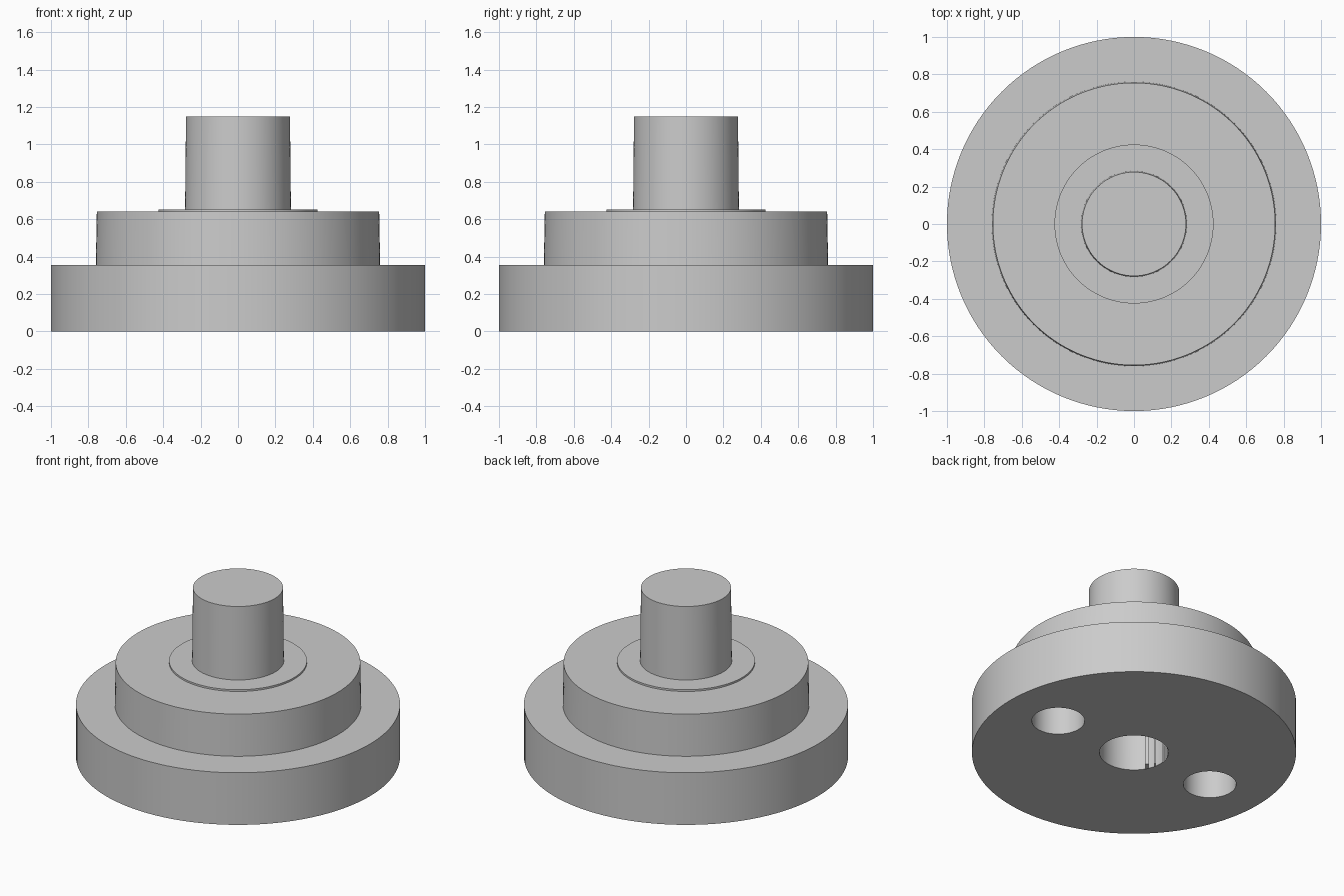
import bpy
import bmesh
import math

cube = bpy.data.objects.get("Cube")
if cube:
    bpy.data.objects.remove(cube, do_unlink=True)

SIDES = 128

grey = bpy.data.materials.new("plain grey")
grey.use_nodes = True
grey.diffuse_color = (0.6, 0.6, 0.6, 1)
grey.node_tree.nodes["Principled BSDF"].inputs["Base Color"].default_value = (0.6, 0.6, 0.6, 1)


def lathe(name, profile):
    """Spin a (radius, height) profile into a closed solid."""
    bm = bmesh.new()
    verts = [bm.verts.new((r, 0, z)) for r, z in profile]
    edges = [bm.edges.new(pair) for pair in zip(verts, verts[1:])]
    bmesh.ops.spin(bm, geom=verts + edges, cent=(0, 0, 0), axis=(0, 0, 1),
                   angle=math.tau, steps=SIDES)
    bmesh.ops.remove_doubles(bm, verts=bm.verts, dist=0.0001)
    bmesh.ops.recalc_face_normals(bm, faces=bm.faces)
    mesh = bpy.data.meshes.new(name)
    bm.to_mesh(mesh)
    bm.free()
    mesh.materials.append(grey)
    obj = bpy.data.objects.new(name, mesh)
    bpy.context.collection.objects.link(obj)
    return obj


# Stepped body: wide base, drafted second tier, thin collar, drafted shaft
body = lathe("stepped_flange", [
    (0, 0), (1, 0), (1, 0.355),
    (0.76, 0.355), (0.755, 0.64),
    (0.425, 0.64), (0.425, 0.652),
    (0.283, 0.652), (0.278, 1.15), (0, 1.15)])

# Blind holes in the underside: a central bore and two side holes
for name, x, radius, depth in (("centre_bore", 0, 0.213, 0.5),
                               ("left_hole", 0.61, 0.163, 0.3),
                               ("right_hole", -0.61, 0.163, 0.3)):
    cutter = lathe(name + "_cutter", [(0, -0.1), (radius, -0.1), (radius, depth), (0, depth)])
    cutter.location.x = x
    cutter.hide_render = True
    cutter.hide_set(True)
    cut = body.modifiers.new(name, 'BOOLEAN')
    cut.operation = 'DIFFERENCE'
    cut.solver = 'EXACT'
    cut.object = cutter

# Apply the cuts, then smooth the round walls and keep the rims crisp
bpy.context.view_layer.objects.active = body
body.select_set(True)
for modifier in list(body.modifiers):
    bpy.ops.object.modifier_apply(modifier=modifier.name)
bpy.ops.object.shade_smooth_by_angle(angle=math.radians(30))
for obj in list(bpy.data.objects):
    if obj.name.endswith("_cutter"):
        bpy.data.objects.remove(obj, do_unlink=True)
